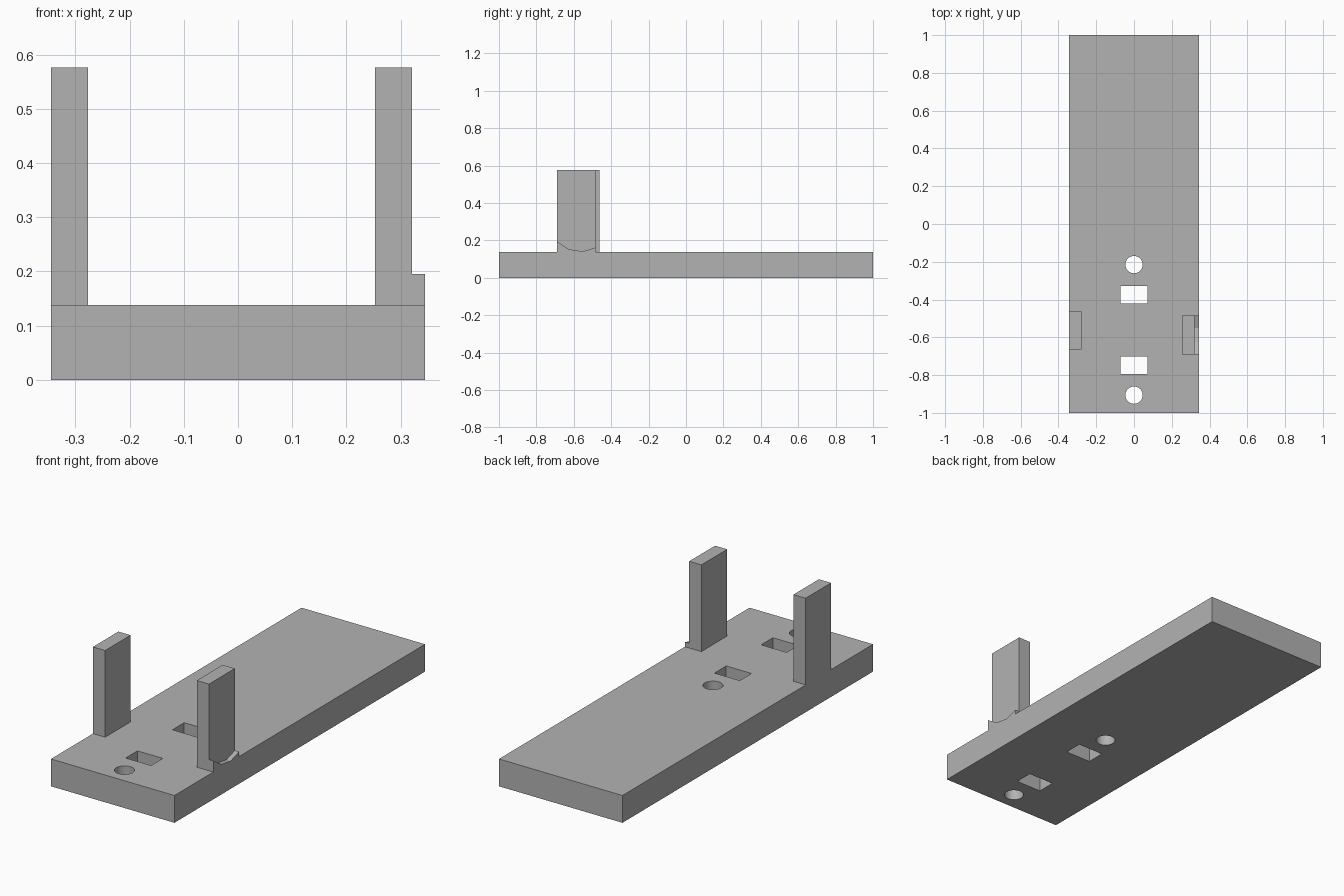
import bpy
import bmesh

cube = bpy.data.objects.get("Cube")
if cube:
    bpy.data.objects.remove(cube, do_unlink=True)

grey = bpy.data.materials.new("plain_grey")
grey.use_nodes = True
colour = (0.45, 0.45, 0.45, 1)
grey.diffuse_color = colour
grey.node_tree.nodes["Principled BSDF"].inputs["Base Color"].default_value = colour

BASE_TOP = 0.138
POST_TOP = 0.576
HALF_WIDTH = 0.345


def add_prism(name, axis, outline, low, high):
    """Extrude a closed outline along x (outline in y, z) or z (outline in x, y)."""
    bm = bmesh.new()
    verts = [bm.verts.new((low, a, b) if axis == "x" else (a, b, low)) for a, b in outline]
    face = bm.faces.new(verts)
    moved = bmesh.ops.extrude_face_region(bm, geom=[face])["geom"]
    depth = high - low
    shift = (depth, 0, 0) if axis == "x" else (0, 0, depth)
    bmesh.ops.translate(bm, vec=shift, verts=[v for v in moved if isinstance(v, bmesh.types.BMVert)])
    bmesh.ops.recalc_face_normals(bm, faces=bm.faces)
    mesh = bpy.data.meshes.new(name)
    bm.to_mesh(mesh)
    bm.free()
    mesh.materials.append(grey)
    obj = bpy.data.objects.new(name, mesh)
    bpy.context.collection.objects.link(obj)
    return obj


def add_box(name, x, y, z):
    outline = [(x[0], y[0]), (x[1], y[0]), (x[1], y[1]), (x[0], y[1])]
    return add_prism(name, "z", outline, *z)


# Base plate
base = add_box("base_plate", (-HALF_WIDTH, HALF_WIDTH), (-1, 1), (0, BASE_TOP))

# Cutters for the two slots and the two round holes
cutters = []
for y in ((-0.422, -0.328), (-0.795, -0.701)):
    cutters.append(add_box("slot_cutter", (-0.071, 0.071), y, (-0.1, 0.3)))
for y in (-0.215, -0.906):
    bpy.ops.mesh.primitive_cylinder_add(vertices=32, radius=0.046, depth=0.6, location=(0, y, 0))
    cutter = bpy.context.object
    cutter.name = "hole_cutter"
    cutter.data.materials.append(grey)
    cutters.append(cutter)

for cutter in cutters:
    cutter.hide_render = True
    cut = base.modifiers.new("cut", "BOOLEAN")
    cut.operation = "DIFFERENCE"
    cut.solver = "EXACT"
    cut.object = cutter

# Apply the cuts and discard the cutters
bpy.context.view_layer.update()
graph = bpy.context.evaluated_depsgraph_get()
cut_mesh = bpy.data.meshes.new_from_object(base.evaluated_get(graph))
base.modifiers.clear()
base.data = cut_mesh
for cutter in cutters:
    bpy.data.objects.remove(cutter, do_unlink=True)

bpy.ops.object.select_all(action="DESELECT")
base.select_set(True)
bpy.context.view_layer.objects.active = base
bpy.ops.object.shade_smooth_by_angle()

# Upright posts
add_box("right_post", (-HALF_WIDTH, -0.277), (-0.665, -0.462), (BASE_TOP, POST_TOP))
add_box("left_post", (0.253, 0.321), (-0.69, -0.484), (BASE_TOP, POST_TOP))

# Hollowed lip outside the left post
lip = [(-0.69, BASE_TOP), (-0.69, 0.195), (-0.625, 0.152), (-0.55, 0.141),
       (-0.484, 0.162), (-0.484, BASE_TOP)]
add_prism("left_post_lip", "x", lip, 0.321, HALF_WIDTH)
